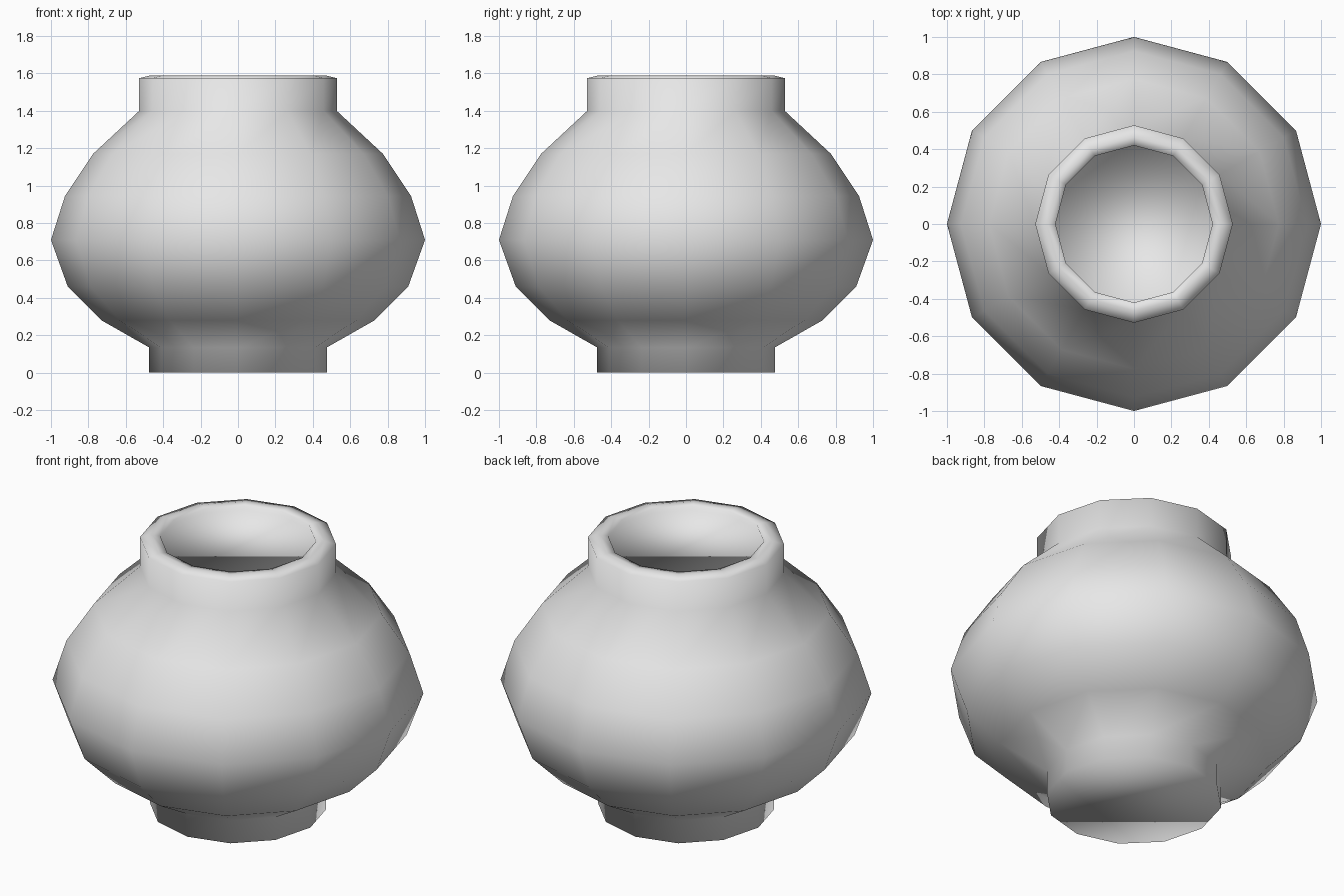
import bpy, bmesh, math

cube = bpy.data.objects.get("Cube")
if cube:
    bpy.data.objects.remove(cube, do_unlink=True)

SIDES = 12

# Plain pale grey clay
clay = bpy.data.materials.new("pale_grey_clay")
clay.use_nodes = True
color = (0.8, 0.8, 0.8, 1)
clay.diffuse_color = color
clay.node_tree.nodes["Principled BSDF"].inputs["Base Color"].default_value = color

# Radius and height, from foot to the recessed lid inside the rim
profile = [
    (0.475, 0), (0.475, 0.135),                  # foot
    (0.73, 0.28), (0.91, 0.46), (1.0, 0.71),     # lower belly
    (0.925, 0.945), (0.775, 1.17),               # upper belly
    (0.528, 1.40), (0.528, 1.575),               # neck
    (0.465, 1.59), (0.42, 1.585), (0.42, 1.56),  # rim
]


def lathe(name, points):
    """Spin a profile into a closed faceted vessel."""
    bm = bmesh.new()
    rings = []
    for r, z in points:
        angles = [math.tau * i / SIDES for i in range(SIDES)]
        rings.append([bm.verts.new((r * math.cos(a), r * math.sin(a), z)) for a in angles])
    for low, high in zip(rings, rings[1:]):
        for i in range(SIDES):
            j = (i + 1) % SIDES
            bm.faces.new((low[i], low[j], high[j], high[i]))
    bm.faces.new(rings[0][::-1])
    bm.faces.new(rings[-1])
    for face in bm.faces:
        face.smooth = True
    mesh = bpy.data.meshes.new(name)
    bm.to_mesh(mesh)
    bm.free()
    mesh.materials.append(clay)
    obj = bpy.data.objects.new(name, mesh)
    bpy.context.collection.objects.link(obj)
    return obj


lathe("round_pot", profile)
